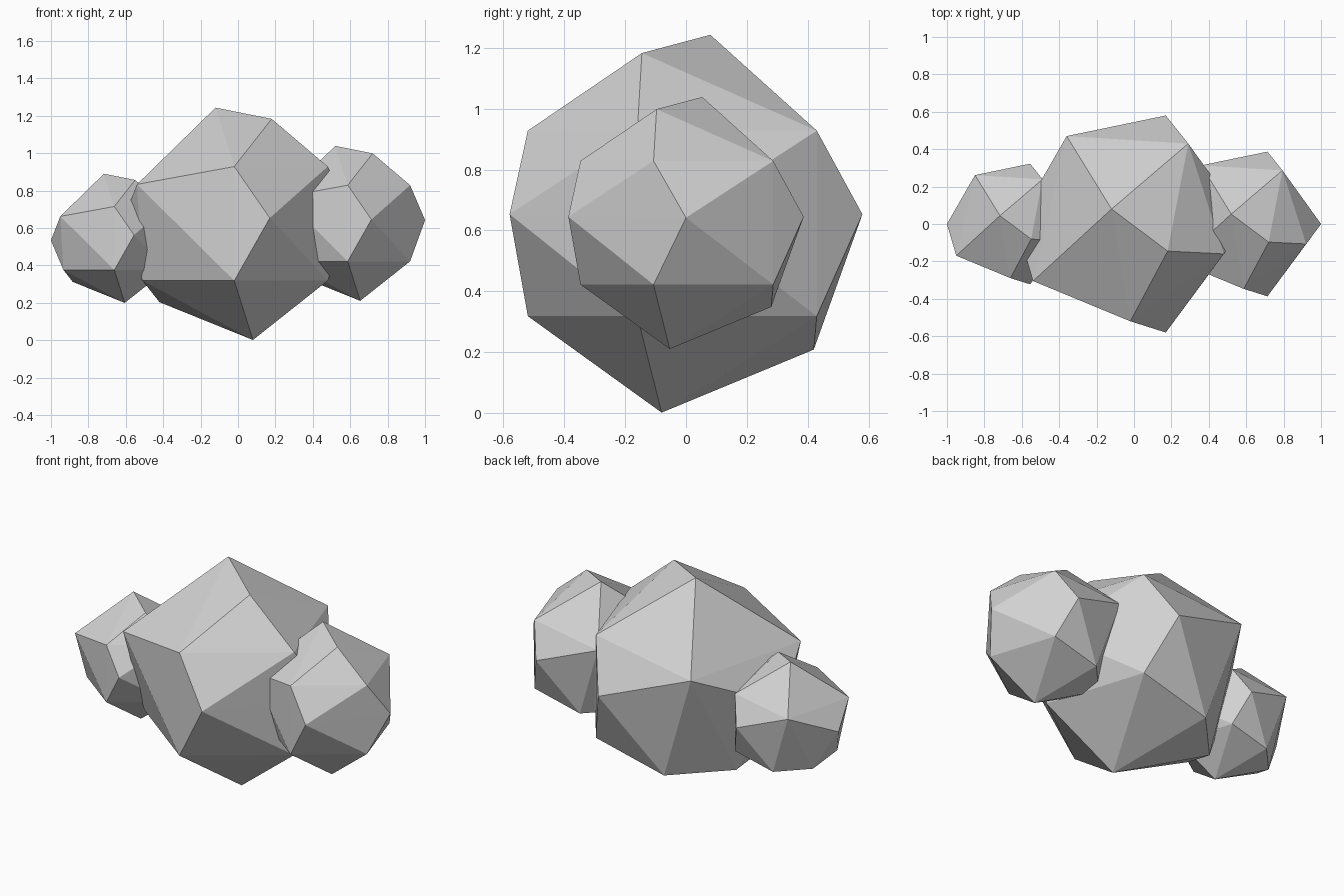
import bpy
import bmesh
from mathutils import Vector

cube = bpy.data.objects.get("Cube")
if cube:
    bpy.data.objects.remove(cube, do_unlink=True)

# Single pale grey material
grey = bpy.data.materials.new("pale_grey")
grey.use_nodes = True
colour = (0.64, 0.64, 0.64, 1)
grey.diffuse_color = colour
bsdf = grey.node_tree.nodes["Principled BSDF"]
bsdf.inputs["Base Color"].default_value = colour
bsdf.inputs["Roughness"].default_value = 0.9

# Corners of the faceted lump, relative to its centre
CORNERS = [
    # crown
    (-.12, .08, .62), (.18, -.145, .56),
    # upper ring
    (-.02, -.52, .305), (.48, -.16, .305), (.29, .43, .305),
    (-.36, .47, .22), (-.54, -.305, .21),
    # middle ring
    (.17, -.58, .03), (.6, 0, .025), (.17, .58, .03), (-.63, 0, -.02),
    # lower ring
    (-.02, -.52, -.305), (.48, -.16, -.305), (.29, .43, -.305),
    (-.51, -.15, -.305),
    # underside
    (-.15, .42, -.415), (-.42, .13, -.42), (.08, -.08, -.622),
]


def lump(name, centre, scale):
    """Wrap the corners in a flat-faced convex skin."""
    bm = bmesh.new()
    for corner in CORNERS:
        bm.verts.new(Vector(corner) * scale)
    bmesh.ops.convex_hull(bm, input=bm.verts[:])
    bmesh.ops.recalc_face_normals(bm, faces=bm.faces[:])
    mesh = bpy.data.meshes.new(name)
    bm.to_mesh(mesh)
    bm.free()
    mesh.materials.append(grey)
    obj = bpy.data.objects.new(name, mesh)
    obj.location = centre
    bpy.context.collection.objects.link(obj)


# Large middle lump with a smaller one sunk into each side
lump("middle_lump", (0, 0, .623), 1)
lump("left_lump", (.6, 0, .625), .667)
lump("right_lump", (-.65, 0, .545), .556)
